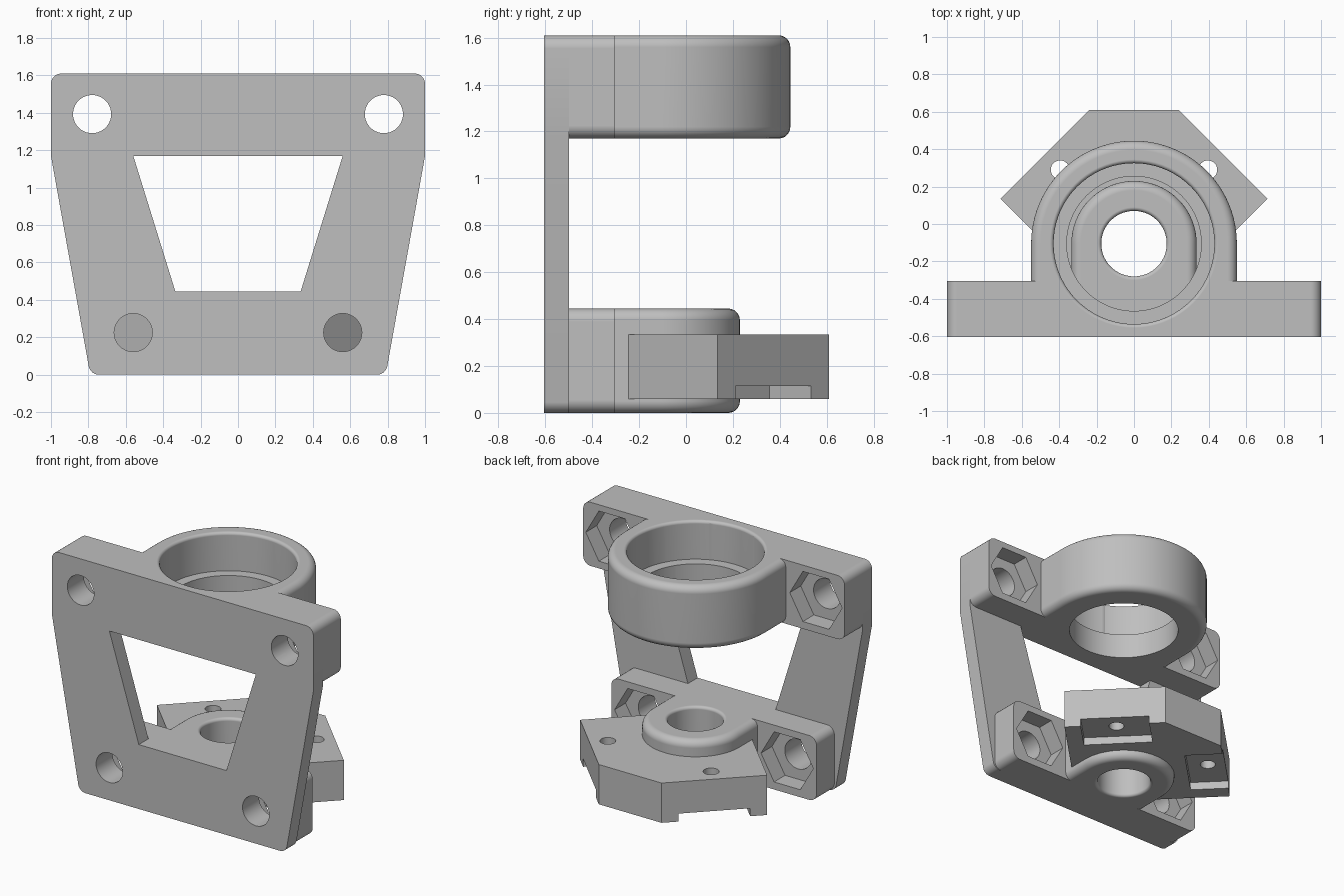
import bpy
import bmesh
from math import cos, sin, pi, radians, sqrt
from mathutils import Vector

cube = bpy.data.objects.get("Cube")
if cube:
    bpy.data.objects.remove(cube, do_unlink=True)

gray = bpy.data.materials.new("plain gray")
gray.use_nodes = True
gray.diffuse_color = (0.52, 0.52, 0.52, 1)
gray.node_tree.nodes["Principled BSDF"].inputs["Base Color"].default_value = (0.52, 0.52, 0.52, 1)

FRONT, SEAM, BACK = -0.605, -0.5, -0.305   # plate front, plate back, block back
LOW, HIGH, TOP = 0.445, 1.17, 1.61         # lower block top, upper block bottom, overall top
AXIS_Y = -0.105                            # common axis of both rings


def loft(name, loops):
    """Solid skinned through point loops of equal length, capped at both ends."""
    bm = bmesh.new()
    rows = [[bm.verts.new(p) for p in loop] for loop in loops]
    n = len(rows[0])
    for a, b in zip(rows, rows[1:]):
        for i in range(n):
            j = (i + 1) % n
            bm.faces.new((a[i], a[j], b[j], b[i]))
    bm.faces.new(rows[0])
    bm.faces.new(rows[-1])
    bmesh.ops.recalc_face_normals(bm, faces=bm.faces)
    mesh = bpy.data.meshes.new(name)
    bm.to_mesh(mesh)
    bm.free()
    obj = bpy.data.objects.new(name, mesh)
    bpy.context.collection.objects.link(obj)
    mesh.materials.append(gray)
    return obj


def prism_y(name, outline, y0, y1):
    return loft(name, [[(x, y, z) for x, z in outline] for y in (y0, y1)])


def prism_z(name, outline, z0, z1):
    return loft(name, [[(x, y, z) for x, y in outline] for z in (z0, z1)])


def circle(cx, cy, r, n=32, turn=0.0):
    return [(cx + r * cos(turn + 2 * pi * i / n), cy + r * sin(turn + 2 * pi * i / n))
            for i in range(n)]


def rounded(corners, steps=6):
    """Outline from (u, v, radius) corners with true circular fillets."""
    out = []
    for i, (u, v, r) in enumerate(corners):
        c = Vector((u, v))
        if not r:
            out.append(tuple(c))
            continue
        d0 = (Vector(corners[i - 1][:2]) - c).normalized()
        d1 = (Vector(corners[(i + 1) % len(corners)][:2]) - c).normalized()
        half = d0.angle(d1) / 2
        t, w = r * cos(half) / sin(half), sin(half)
        for k in range(steps + 1):
            s = k / steps
            a, b, e = (1 - s) ** 2, 2 * w * s * (1 - s), s * s
            out.append(tuple(((c + d0 * t) * a + c * b + (c + d1 * t) * e) / (a + b + e)))
    return out


def u_ring(name, radius, z0, z1, fillet=0.05, steps=6):
    """U-shaped boss with filleted top and bottom rims."""
    arc = [pi / 2 * k / steps for k in range(steps + 1)]
    layers = [(fillet * (1 - sin(a)), z0 + fillet * (1 - cos(a))) for a in arc]
    layers += [(fillet * (1 - cos(a)), z1 - fillet * (1 - sin(a))) for a in arc]
    loops = []
    for inset, z in layers:
        r = radius - inset
        loop = [(r * cos(pi * i / 48), AXIS_Y + r * sin(pi * i / 48), z) for i in range(49)]
        loops.append([(r, BACK, z)] + loop + [(-r, BACK, z)])
    return loft(name, loops)


def bore(name, profile):
    """Turned cutter around the ring axis from (radius, z) pairs."""
    return loft(name, [[(x, y, z) for x, y in circle(0, AXIS_Y, r, 72)] for r, z in profile])


def rim(radius, z, fillet, up, steps=5):
    """Rounded lip points of a bore; up is 1 at the top and -1 at the bottom."""
    arc = [pi / 2 * k / steps for k in range(steps + 1)][::up]
    pts = [(radius + fillet * (1 - cos(a)), z - up * fillet * (1 - sin(a))) for a in arc]
    end = (radius + fillet, z + up * 0.1)
    return pts + [end] if up > 0 else [end] + pts


def cut(part, cutters):
    bpy.context.view_layer.objects.active = part
    for c in cutters:
        mod = part.modifiers.new("cut", 'BOOLEAN')
        mod.operation = 'DIFFERENCE'
        mod.solver = 'EXACT'
        mod.object = c
        bpy.ops.object.modifier_apply(modifier=mod.name)


# Front plate and the two thick blocks behind it
plate = prism_y("front_plate", rounded([
    (-1, HIGH, 0), (-1, TOP, 0.055), (1, TOP, 0.055),
    (1, HIGH, 0), (0.79, 0, 0.055), (-0.79, 0, 0.055)]), FRONT, SEAM)


def block(name, half, z0, z1):
    r = 0.055
    return prism_y(name, rounded([(-half, z0, r), (-half, z1, r), (half, z1, r), (half, z0, r)]),
                   SEAM, BACK)


upper_block = block("upper_block", 1, HIGH, TOP)
lower_block = block("lower_block", 0.785, 0, LOW)

# Bearing rings
upper_ring = u_ring("upper_ring", 0.55, HIGH, TOP)
lower_ring = u_ring("lower_ring", 0.335, 0, LOW)

# Angular mounting arm around the lower ring
side = [(0.24, 0.61), (0.715, 0.135), (0.325, -0.255)]
arm = prism_z("mounting_arm", side + [(-x, y) for x, y in reversed(side)], 0.06, 0.335)

# Cutters: window, bores, bolt holes with nut pockets, arm notches and pin holes
window = prism_y("window_cutter", [(-0.56, HIGH), (0.56, HIGH), (0.335, LOW), (-0.335, LOW)],
                 FRONT - 0.1, SEAM + 0.1)
upper_bore = bore("upper_bore_cutter",
                  [(0.36, 1.0), (0.36, 1.345), (0.43, 1.345)] + rim(0.43, TOP, 0.02, 1))
lower_bore = bore("lower_bore_cutter", rim(0.175, 0, 0.02, -1) + rim(0.175, LOW, 0.02, 1))

upper_bolts, lower_bolts, arm_cuts = [], [], []
for s in (-1, 1):
    for group, x, z in ((upper_bolts, 0.78, 1.393), (lower_bolts, 0.56, 0.225)):
        group.append(prism_y("bolt_cutter", circle(s * x, z, 0.102, 40), FRONT - 0.1, BACK + 0.1))
        group.append(prism_y("nut_cutter", circle(s * x, z, 0.2, 6), BACK - 0.12, BACK + 0.1))
    mid = Vector((0.4775, 0.3725))
    inward = Vector((-1, -1)) / sqrt(2)
    along = Vector((1, -1)) / sqrt(2)
    notch = [mid + inward * d + along * w for d, w in
             ((-0.1, -0.228), (-0.1, 0.228), (0.25, 0.228), (0.25, -0.228))]
    arm_cuts.append(prism_z("notch_cutter", [(s * p.x, p.y) for p in notch], -0.1, 0.115))
    arm_cuts.append(prism_z("pin_cutter", circle(s * 0.395, 0.29, 0.05), -0.1, 0.5))

cut(plate, [window, upper_bore] + upper_bolts + lower_bolts)
cut(upper_block, [upper_bore] + upper_bolts)
cut(lower_block, lower_bolts)
cut(upper_ring, [upper_bore])
cut(lower_ring, [lower_bore])
cut(arm, [lower_bore] + arm_cuts)

for c in [window, upper_bore, lower_bore] + upper_bolts + lower_bolts + arm_cuts:
    bpy.data.objects.remove(c, do_unlink=True)

# Smooth rounds, crisp edges, flat faces kept flat
for part in (plate, upper_block, lower_block, upper_ring, lower_ring, arm):
    bpy.ops.object.select_all(action='DESELECT')
    part.select_set(True)
    bpy.context.view_layer.objects.active = part
    bpy.ops.object.shade_smooth_by_angle(angle=radians(30))
    part.modifiers.new("even_normals", 'WEIGHTED_NORMAL').keep_sharp = True
